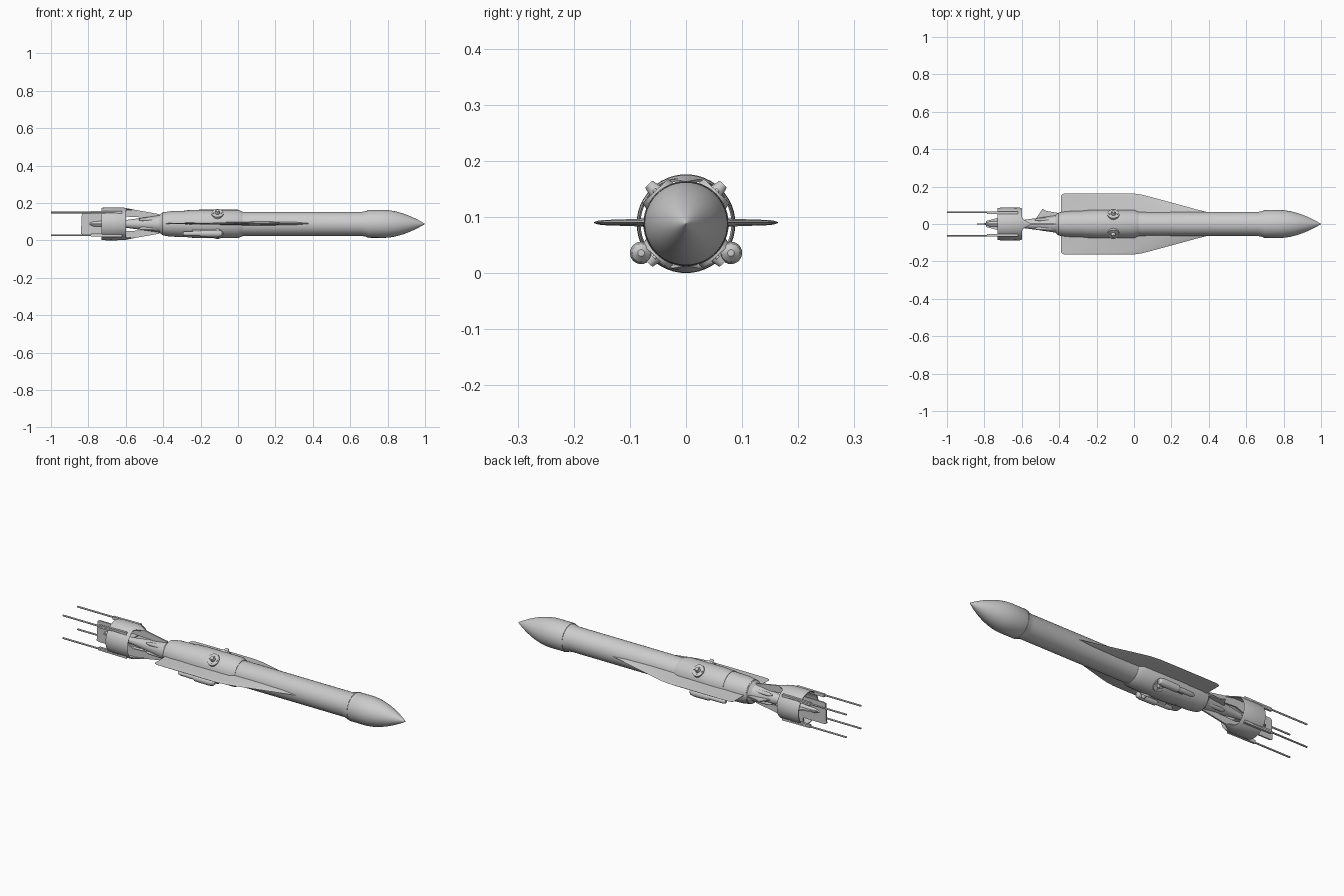
import bpy, bmesh, math
from mathutils import Matrix, Vector

if "Cube" in bpy.data.objects:
    bpy.data.objects.remove(bpy.data.objects["Cube"], do_unlink=True)

ZC = 0.088  # height of the body axis
GREY = bpy.data.materials.new("light_grey")
GREY.use_nodes = True
GREY.diffuse_color = (0.6, 0.6, 0.6, 1)
GREY.node_tree.nodes["Principled BSDF"].inputs["Base Color"].default_value = (0.6, 0.6, 0.6, 1)
parts = []


def finish(name, bm):
    bmesh.ops.recalc_face_normals(bm, faces=bm.faces)
    mesh = bpy.data.meshes.new(name)
    bm.to_mesh(mesh)
    bm.free()
    mesh.materials.append(GREY)
    ob = bpy.data.objects.new(name, mesh)
    bpy.context.collection.objects.link(ob)
    parts.append(ob)
    return ob


def loft(name, rings, cap=True, loop=False):
    """Skin a list of closed cross-sections."""
    bm = bmesh.new()
    rows = [[bm.verts.new(p) for p in ring] for ring in rings]
    n = len(rows[0])
    pairs = list(zip(rows, rows[1:])) + ([(rows[-1], rows[0])] if loop else [])
    for a, b in pairs:
        for i in range(n):
            j = (i + 1) % n
            bm.faces.new((a[i], a[j], b[j], b[i]))
    if cap and not loop:
        bm.faces.new(rows[0])
        bm.faces.new(rows[-1])
    return finish(name, bm)


def lathe(name, profile, y=0, z=ZC, n=48, loop=False):
    """Turn (x, radius) points about a line along x."""
    turn = [math.tau * i / n for i in range(n)]
    return loft(name, [[(x, y + r * math.cos(a), z + r * math.sin(a)) for a in turn]
                       for x, r in profile], loop=loop)


def plate(name, outline, thick, axis):
    """Extrude an outline evenly along a thickness axis."""
    half = Vector(axis) * thick / 2
    pts = [Vector(p) for p in outline]
    return loft(name, [[p - half for p in pts], [p + half for p in pts]])


def radial_disc(name, x, angle, radius, low, high, top):
    """Short tapered drum standing on the skin of the body."""
    bm = bmesh.new()
    out = Vector((0, math.cos(angle), math.sin(angle)))
    rot = out.to_track_quat('Z', 'Y').to_matrix().to_4x4()
    place = Matrix.Translation(Vector((x, 0, ZC)) + out * (low + high) / 2) @ rot
    bmesh.ops.create_cone(bm, cap_ends=True, segments=24, radius1=radius,
                          radius2=top, depth=high - low, matrix=place)
    return finish(name, bm)


# Main body with the swollen warhead and ogive nose
nose = [(0.78 + 0.22 * t, 0.074 * (1 - t ** 1.8) + 0.0005)
        for t in (k / 12 for k in range(13))]
lathe("body", [(-0.72, 0.012), (-0.62, 0.018), (-0.53, 0.03), (-0.42, 0.046), (-0.405, 0.06),
               (-0.36, 0.064), (0.66, 0.064), (0.70, 0.072), (0.705, 0.074)] + nose)
lathe("nose_band", [(0.69, 0.06), (0.69, 0.0725), (0.702, 0.075), (0.702, 0.06)], loop=True)

# Wing saddle wrapped around the middle
lathe("rear_saddle", [(-0.40, 0.05), (-0.40, 0.062), (-0.36, 0.068),
                      (-0.27, 0.071), (-0.27, 0.05)], loop=True)
lathe("saddle", [(-0.275, 0.05), (-0.27, 0.073), (-0.20, 0.076), (0.0, 0.076),
                 (0.025, 0.066), (0.025, 0.05)], loop=True)

# Vertical tail plates, the flared panels and the ring tail
lathe("tail_ring", [(-0.73, 0.081), (-0.73, 0.086), (-0.70, 0.088), (-0.61, 0.087),
                    (-0.60, 0.084), (-0.61, 0.081)], loop=True)
plate("rudder", [(-0.84, 0, 0.035), (-0.835, 0, 0.14), (-0.825, 0, 0.145), (-0.69, 0, 0.145),
                 (-0.69, 0, 0.03), (-0.83, 0, 0.03)], 0.008, (0, 1, 0))
plate("elevator", [(-0.79, -0.016, ZC), (-0.72, -0.035, ZC), (-0.68, -0.082, ZC),
                   (-0.64, -0.082, ZC), (-0.64, 0.082, ZC), (-0.68, 0.082, ZC),
                   (-0.72, 0.035, ZC), (-0.79, 0.016, ZC)], 0.007, (0, 0, 1))
lathe("tail_hub", [(-0.80, 0.004), (-0.77, 0.014), (-0.69, 0.017)], n=20)

for up, word in ((1, "upper"), (-1, "lower")):
    plate(word + "_tail_fin", [(-0.70, 0, ZC + up * 0.084), (-0.60, 0, ZC + up * 0.084),
                               (-0.42, 0, ZC + up * 0.052), (-0.42, 0, ZC + up * 0.03),
                               (-0.62, 0, ZC + up * 0.04), (-0.70, 0, ZC + up * 0.01)],
          0.008, (0, 1, 0))
    # Curved triangular panel running forward from the ring
    arcs = [-0.6 + 0.2 * k for k in range(7)]
    rings = []
    for x, spread in ((-0.61, 1.0), (-0.59, 0.5), (-0.555, 0.1)):
        r = 0.087 + (-0.61 - x) * 0.2
        outer = [(x, r * math.sin(a * spread), ZC + up * r * math.cos(a * spread)) for a in arcs]
        inner = [(x, (r - 0.005) * math.sin(a * spread), ZC + up * (r - 0.005) * math.cos(a * spread))
                 for a in reversed(arcs)]
        rings.append(outer + inner)
    loft(word + "_tail_panel", rings)

# Ridges along the tail cone
for k in range(4):
    a = math.radians(45 + 90 * k)
    lathe("tail_ridge", [(-0.53, 0.004), (-0.51, 0.009), (-0.41, 0.011)],
          0.034 * math.cos(a), ZC + 0.034 * math.sin(a), n=12)
plate("side_vane", [(-0.53, 0.02, ZC), (-0.49, 0.08, ZC), (-0.47, 0.07, ZC),
                    (-0.41, 0.06, ZC), (-0.41, 0.02, ZC)], 0.006, (0, 0, 1))

# Parts repeated on each side
for side, word in ((1, "left"), (-1, "right")):
    # Wing: lens sections from root to tip (y, leading x, trailing x, thickness)
    rings = []
    for y, lead, trail, t in ((0.03, 0.51, -0.39, 0.022), (0.068, 0.375, -0.39, 0.02),
                              (0.078, 0.335, -0.39, 0.014), (0.15, 0.07, -0.39, 0.009),
                              (0.158, 0.035, -0.385, 0.006), (0.164, -0.01, -0.37, 0.002)):
        shape = ((0, 0), (0.1, 0.7), (0.3, 1), (0.7, 0.8), (1, 0.1))
        top = [(lead + (trail - lead) * f, side * y, 0.09 + t / 2 * h) for f, h in shape]
        low = [(lead + (trail - lead) * f, side * y, 0.09 - t / 2 * h) for f, h in shape[:0:-1]]
        rings.append(top + low)
    loft(word + "_wing", rings)

    # Engine pod under each wing, with its pylon
    lathe(word + "_pod", [(-0.295, 0.008), (-0.285, 0.012), (-0.205, 0.013), (-0.195, 0.019),
                          (-0.11, 0.02), (-0.09, 0.016), (-0.08, 0.006)],
          side * 0.08, 0.036, n=24)
    plate(word + "_pod_pylon", [(-0.25, side * 0.05, 0.05), (-0.10, side * 0.05, 0.05),
                                (-0.11, side * 0.08, 0.036), (-0.24, side * 0.08, 0.036)],
          0.024, (0, side * 0.42, 0.9))

    for up, level in ((1, "upper"), (-1, "lower")):
        # Round hatch with a central knob
        angle = math.atan2(up * 0.064, side * 0.06)
        tag = word + "_" + level
        radial_disc(tag + "_hatch", -0.11, angle, 0.034, 0.06, 0.08, 0.032)
        radial_disc(tag + "_knob", -0.11, angle, 0.014, 0.075, 0.097, 0.009)
        for k in range(4):
            radial_disc(tag + "_hatch_stud", -0.11 + 0.022 * math.cos(k * math.pi / 2),
                        angle + 0.27 * math.sin(k * math.pi / 2), 0.005, 0.07, 0.084, 0.004)
        # Trailing rod and the tab that holds it on the ring
        lathe(tag + "_rod", [(-1, 0.0045), (-0.66, 0.0045)], side * 0.062, ZC + up * 0.061, n=12)
        plate(tag + "_rod_tab", [(-0.785, side * 0.060, ZC + up * 0.052),
                                 (-0.785, side * 0.060, ZC + up * 0.068),
                                 (-0.62, side * 0.060, ZC + up * 0.07),
                                 (-0.62, side * 0.060, ZC + up * 0.052)], 0.012, (0, 1, 0))

# Smooth round surfaces, keeping hard edges
bpy.ops.object.select_all(action='DESELECT')
for ob in parts:
    ob.select_set(True)
bpy.context.view_layer.objects.active = parts[0]
bpy.ops.object.shade_smooth_by_angle(angle=math.radians(30))
